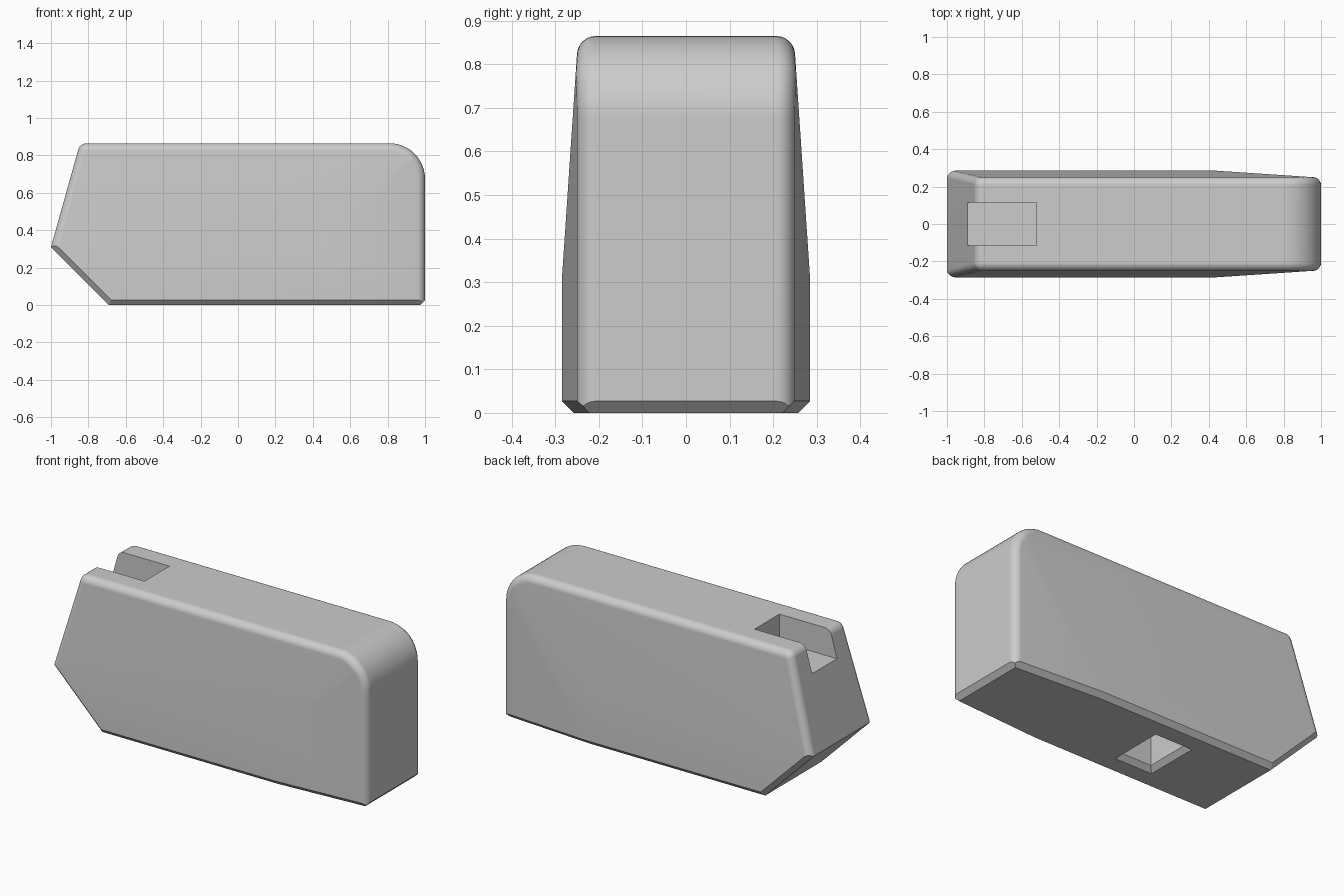
import bpy, bmesh, math
from mathutils import Vector

if "Cube" in bpy.data.objects:
    bpy.data.objects.remove(bpy.data.objects["Cube"], do_unlink=True)

HALF, TOP, CHAMFER, ROUND = 0.285, 0.865, 0.027, 0.04
TAPER = 0.067                      # side draft towards the top and the +x end
RIDGE_X, RIDGE_Z = 0.44, 0.305     # where the drafts begin
TIP = Vector((-1, 0, 0.31))
LEAN = 0.28                        # slant of the -x end

grey = bpy.data.materials.new("light_grey")
grey.use_nodes = True
colour = (0.604, 0.604, 0.604, 1)
grey.diffuse_color = colour
grey.node_tree.nodes["Principled BSDF"].inputs["Base Color"].default_value = colour


def arc(cx, cz, r, start, end, steps):
    angles = [math.radians(start + (end - start) * i / steps) for i in range(steps + 1)]
    return [(cx + r * math.cos(a), cz + r * math.sin(a)) for a in angles]


def make_object(name, bm):
    bmesh.ops.recalc_face_normals(bm, faces=bm.faces)
    mesh = bpy.data.meshes.new(name)
    bm.to_mesh(mesh)
    bm.free()
    mesh.materials.append(grey)
    obj = bpy.data.objects.new(name, mesh)
    bpy.context.collection.objects.link(obj)
    return obj


def cut(bm, point, normal):
    """Slice off everything beyond a plane and cap the opening."""
    geom = bm.verts[:] + bm.edges[:] + bm.faces[:]
    bmesh.ops.bisect_plane(bm, geom=geom, dist=1e-5, plane_co=point,
                           plane_no=Vector(normal).normalized(), clear_outer=True)
    bmesh.ops.remove_doubles(bm, verts=bm.verts, dist=1e-4)
    bmesh.ops.holes_fill(bm, edges=[e for e in bm.edges if e.is_boundary], sides=0)
    bmesh.ops.recalc_face_normals(bm, faces=bm.faces)
    bm.normal_update()


def loft(name, sections):
    """Solid through rectangles (x0, x1, half_y, z)."""
    bm = bmesh.new()
    rings = [[bm.verts.new(p) for p in ((a, -h, z), (b, -h, z), (b, h, z), (a, h, z))]
             for a, b, h, z in sections]
    for low, high in zip(rings, rings[1:]):
        for i in range(4):
            j = (i + 1) % 4
            bm.faces.new((low[i], low[j], high[j], high[i]))
    bm.faces.new(rings[0])
    bm.faces.new(rings[-1])
    return make_object(name, bm)


# Side outline, continued below the floor so the rounded edges run through
LOW, nose_r, heel_r = -0.1, 0.19, 0.045
corner_x = TIP.x + LEAN * (TOP - TIP.z)
lean_deg = math.degrees(math.atan(LEAN))
heel_x = corner_x + heel_r * math.tan(math.radians(90 - lean_deg) / 2)
outline = [(TIP.x - LEAN * (TIP.z - LOW), LOW), (1, LOW)]
outline += arc(1 - nose_r, TOP - nose_r, nose_r, 0, 90, 12)
outline += arc(heel_x, TOP - heel_r, heel_r, 90, 180 - lean_deg, 5)

bm = bmesh.new()
face = bm.faces.new([bm.verts.new((x, -HALF, z)) for x, z in outline])
extruded = bmesh.ops.extrude_face_region(bm, geom=[face])["geom"]
bmesh.ops.translate(bm, vec=(0, 2 * HALF, 0),
                    verts=[v for v in extruded if isinstance(v, bmesh.types.BMVert)])
bmesh.ops.recalc_face_normals(bm, faces=bm.faces)

# Drafted sides
for s in (-1, 1):
    ridge = (RIDGE_X, s * HALF, RIDGE_Z)
    cut(bm, ridge, (0, s, TAPER))
    cut(bm, ridge, (TAPER, s, 0))

# Rounded edges around both sides
rim = []
for e in bm.edges:
    sides = sorted(abs(f.normal.y) for f in e.link_faces)
    if len(sides) == 2 and sides[0] < 0.5 and sides[1] > 0.9 \
            and max(v.co.z for v in e.verts) > LOW + 0.01:
        rim.append(e)
bmesh.ops.bevel(bm, geom=rim, offset=ROUND, offset_type='OFFSET', segments=6,
                profile=0.5, affect='EDGES', clamp_overlap=False)

# Flat underside, sloping lower end and their chamfers
slope = Vector((-1, 0, -1)).normalized()
cut(bm, (0, 0, 0), (0, 0, -1))
cut(bm, TIP, slope)
cut(bm, (1, 0, CHAMFER), (1, 0, -1))
for s in (-1, 1):
    side = Vector((0, s, 0))
    cut(bm, (RIDGE_X, s * HALF, CHAMFER), (0, s, -1))
    cut(bm, (RIDGE_X, s * HALF, CHAMFER), (TAPER, s, -1))
    cut(bm, TIP + side * HALF - slope * CHAMFER, side + slope)
body = make_object("body", bm)

# Open slot at the top and chamfered socket underneath
slot = loft("slot_cutter", [(-1.2, -0.52, 0.114, 0.705), (-1.2, -0.52, 0.114, 1)])
c = CHAMFER
socket = loft("socket_cutter", [
    (-0.25 - c, -0.01 + c, 0.16 + c, -c),
    (-0.25 + c, -0.01 - c, 0.16 - c, c),
    (-0.25 + c, -0.01 - c, 0.16 - c, 0.4)])

bpy.ops.object.select_all(action='DESELECT')
body.select_set(True)
bpy.context.view_layer.objects.active = body
for cutter in (slot, socket):
    cutter.hide_render = True
    mod = body.modifiers.new("cut", 'BOOLEAN')
    mod.operation, mod.solver, mod.object = 'DIFFERENCE', 'EXACT', cutter
    bpy.ops.object.modifier_apply(modifier=mod.name)
    bpy.data.objects.remove(cutter, do_unlink=True)

# Smooth rounds, crisp flats
bpy.ops.object.shade_smooth_by_angle(angle=math.radians(25))
weighted = body.modifiers.new("weighted_normals", 'WEIGHTED_NORMAL')
weighted.keep_sharp = True
